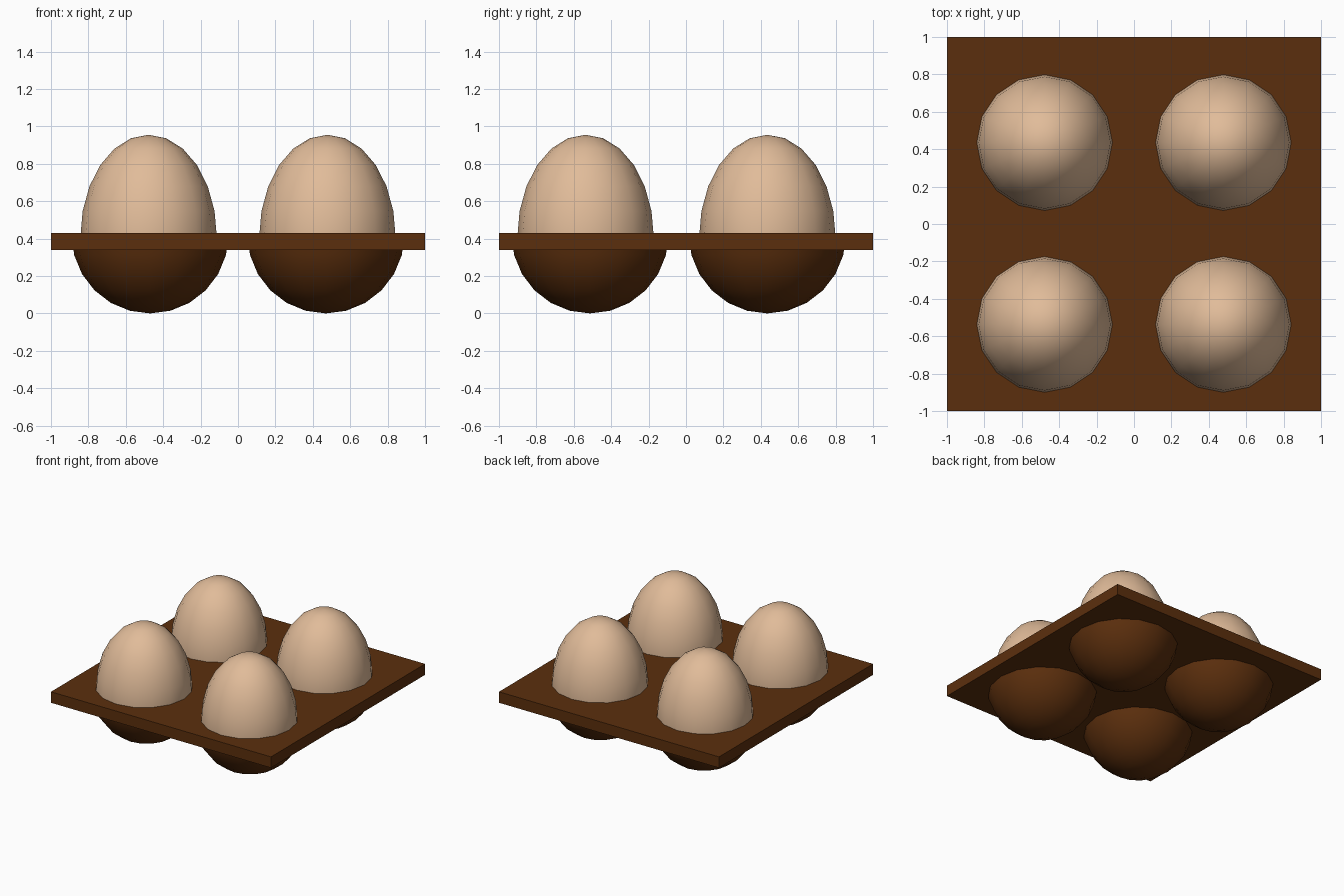
import bpy, math

if "Cube" in bpy.data.objects:
    bpy.data.objects.remove(bpy.data.objects["Cube"])

def material(name, color):
    m = bpy.data.materials.new(name)
    m.diffuse_color = color
    m.use_nodes = True
    m.node_tree.nodes["Principled BSDF"].inputs["Base Color"].default_value = m.diffuse_color
    return m

brown = material("tray_brown", (0.105, 0.028, 0.004, 1))
shell = material("egg_shell", (0.75, 0.50, 0.32, 1))
SIDES = 16

def lathe(name, profile, location, mat):
    """Revolve (radius, z) points; zero radius makes a pole."""
    verts, rings, faces = [], [], []
    for r, z in profile:
        n = 1 if r < 1e-5 else SIDES
        rings.append([len(verts) + i for i in range(n)])
        verts += [(r * math.cos(2 * math.pi * i / SIDES),
                   r * math.sin(2 * math.pi * i / SIDES), z) for i in range(n)]
    for a, b in zip(rings, rings[1:]):
        for i in range(SIDES):
            j = (i + 1) % SIDES
            quad = [a[i % len(a)], a[j % len(a)], b[j % len(b)], b[i % len(b)]]
            faces.append(list(dict.fromkeys(quad)))
    me = bpy.data.meshes.new(name)
    me.from_pydata(verts, [], faces)
    me.materials.append(mat)
    me.shade_smooth()
    ob = bpy.data.objects.new(name, me)
    ob.location = location
    bpy.context.collection.objects.link(ob)
    return ob

# Flat tray plate
bpy.ops.mesh.primitive_cube_add(size=1, location=(0, 0, 0.385))
plate = bpy.context.object
plate.name = "tray_plate"
plate.scale = (2, 2, 0.09)
plate.data.materials.append(brown)

# Egg: round bottom, taller pointed top
egg_profile = []
for k in range(13):
    a = math.radians(-90 + 15 * k)
    height = 0.55 if a > 0 else 0.37
    egg_profile.append((0.365 * math.cos(a), 0.405 + height * math.sin(a)))

# Cup: hemisphere ending inside the plate
cup_profile = [(0.42 * math.sin(math.radians(15 * k)),
                0.42 - 0.42 * math.cos(math.radians(15 * k))) for k in range(7)]

# Two by two eggs, each resting in a cup
for row, egg_y, cup_y in (("front", -0.537, -0.513), ("back", 0.435, 0.435)):
    for side, s in (("left", -1), ("right", 1)):
        lathe(f"cup_{row}_{side}", cup_profile, (s * 0.47, cup_y, 0), brown)
        lathe(f"egg_{row}_{side}", egg_profile, (s * 0.478, egg_y, 0), shell)
